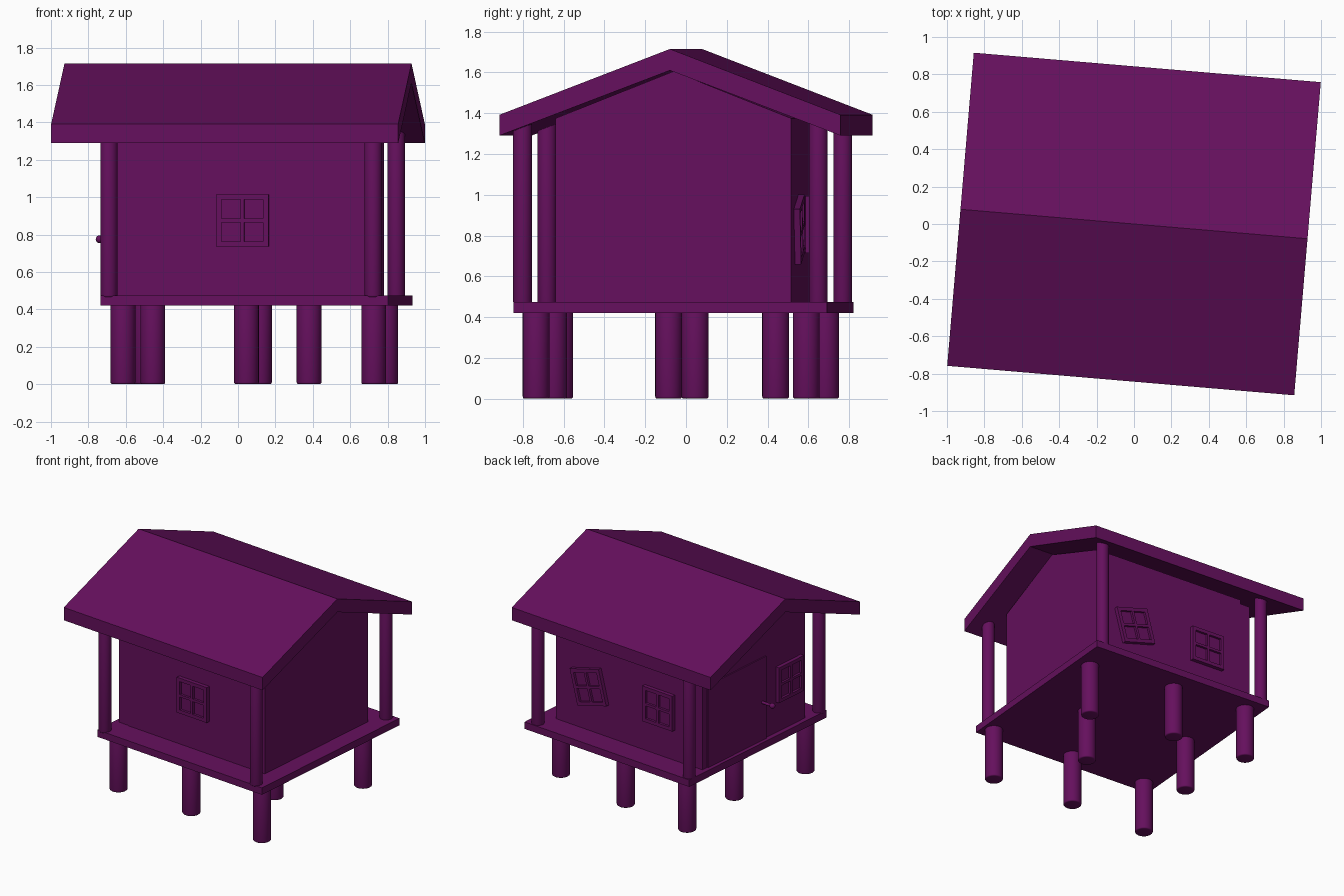
import bpy, bmesh, math
from mathutils import Matrix, Vector

if "Cube" in bpy.data.objects:
    bpy.data.objects.remove(bpy.data.objects["Cube"])

TURN = Matrix.Rotation(math.radians(-4.85), 4, 'Z')   # whole hut is turned slightly

mat = bpy.data.materials.new("purple")
mat.diffuse_color = (0.13, 0.005, 0.11, 1)
mat.use_nodes = True
mat.node_tree.nodes["Principled BSDF"].inputs["Base Color"].default_value = mat.diffuse_color


def finish(name, bm, smooth=False, turn=True):
    bmesh.ops.recalc_face_normals(bm, faces=bm.faces)
    if turn:
        bm.transform(TURN)
    me = bpy.data.meshes.new(name)
    bm.to_mesh(me)
    bm.free()
    me.materials.append(mat)
    ob = bpy.data.objects.new(name, me)
    bpy.context.collection.objects.link(ob)
    if smooth:
        bpy.ops.object.select_all(action='DESELECT')
        ob.select_set(True)
        bpy.context.view_layer.objects.active = ob
        bpy.ops.object.shade_smooth_by_angle(angle=math.radians(35))
    return ob


def add_box(bm, lo, hi):
    lo, hi = Vector(lo), Vector(hi)
    m = Matrix.Translation((lo + hi) / 2) @ Matrix.Diagonal((*(hi - lo), 1))
    bmesh.ops.create_cube(bm, size=1, matrix=m)


def box(name, lo, hi):
    bm = bmesh.new()
    add_box(bm, lo, hi)
    return finish(name, bm)


def prism(name, yz, x0, x1):
    """Extrude a (y, z) outline along x."""
    bm = bmesh.new()
    face = bm.faces.new([bm.verts.new((x0, y, z)) for y, z in yz])
    ext = bmesh.ops.extrude_face_region(bm, geom=[face])
    verts = [g for g in ext["geom"] if isinstance(g, bmesh.types.BMVert)]
    bmesh.ops.translate(bm, verts=verts, vec=(x1 - x0, 0, 0))
    return finish(name, bm)


def pole(name, x, y, z0, z1, r, turn=True):
    """Upright round pole with softened rims."""
    bm = bmesh.new()
    bmesh.ops.create_cone(bm, cap_ends=True, segments=32, radius1=r, radius2=r, depth=z1 - z0,
                          matrix=Matrix.Translation((x, y, (z0 + z1) / 2)))
    rims = [e for e in bm.edges if abs(e.verts[0].co.z - e.verts[1].co.z) < 1e-5]
    bmesh.ops.bevel(bm, geom=rims, offset=0.01, segments=3, profile=0.5, affect='EDGES')
    return finish(name, bm, True, turn)


def window(name, x, y, z, facing, tilt=0):
    """Four-pane window, modelled facing -y, then turned onto its wall."""
    bm = bmesh.new()
    h, w, d = 0.14, 0.028, 0.03
    for s in (-1, 1):
        a, b = sorted((s * h, s * (h - w)))
        add_box(bm, (a, -d, -h), (b, 0.01, h))
        add_box(bm, (-h + w, -d, a), (h - w, 0.01, b))
    add_box(bm, (-0.01, -d, -h + w), (0.01, 0.01, h - w))
    add_box(bm, (-h + w, -d, -0.01), (h - w, 0.01, 0.01))
    add_box(bm, (-h + w, -0.012, -h + w), (h - w, 0.01, h - w))
    bm.transform(Matrix.Translation((x, y, z)) @ Matrix.Rotation(math.radians(tilt), 4, 'Y')
                 @ Matrix.Rotation(math.radians(facing), 4, 'Z'))
    return finish(name, bm)


# Roof: folded slab
prism("roof", [(-0.84, 1.29), (0, 1.61), (0.84, 1.29),
               (0.84, 1.392), (0, 1.715), (-0.84, 1.392)], -0.931, 0.931)

# Walls: main body and the separate door wall
prism("house_body", [(-0.58, 0.47), (0.58, 0.47), (0.58, 1.375), (0, 1.605), (-0.58, 1.375)],
      -0.547, 0.735)
prism("door_wall", [(-0.575, 0.47), (0.575, 0.47), (0.575, 1.345), (0, 1.575), (-0.575, 1.345)],
      -0.633, -0.547)

# Floor platform
box("floor", (-0.671, -0.776, 0.42), (0.872, 0.768, 0.475))

# Corner posts holding the roof
for side, x in (("left", -0.63), ("right", 0.788)):
    for end, y in (("front", -0.738), ("back", 0.718)):
        pole(f"{end}_{side}_post", x, y, 0.465, 1.37, 0.046)

# Stilts under the floor, placed unevenly
stilts = [(-0.615, -0.62), (0.045, -0.65), (0.725, -0.735), (-0.455, 0.045),
          (0.38, -0.085), (-0.49, 0.685), (0.115, 0.59), (0.79, 0.44)]
for i, (x, y) in enumerate(stilts):
    pole(f"stilt_{i + 1}", x, y, 0, 0.43, 0.066, turn=False)

# Windows
window("front_window", 0.075, -0.58, 0.875, 0)
window("left_window", -0.633, -0.39, 0.857, -90)
window("back_window", -0.24, 0.58, 0.855, 180)
window("tilted_back_window", 0.41, 0.58, 0.83, 180, tilt=15)

# Door and its knob
box("door", (-0.642, -0.134, 0.475), (-0.60, 0.52, 1.127))
bm = bmesh.new()
bmesh.ops.create_cone(bm, cap_ends=True, segments=16, radius1=0.011, radius2=0.011, depth=0.11,
                      matrix=Matrix.Translation((-0.685, -0.09, 0.775)) @ Matrix.Rotation(math.pi / 2, 4, 'Y'))
bmesh.ops.create_uvsphere(bm, u_segments=16, v_segments=10, radius=0.021,
                          matrix=Matrix.Translation((-0.735, -0.09, 0.775)))
finish("door_knob", bm, True)
